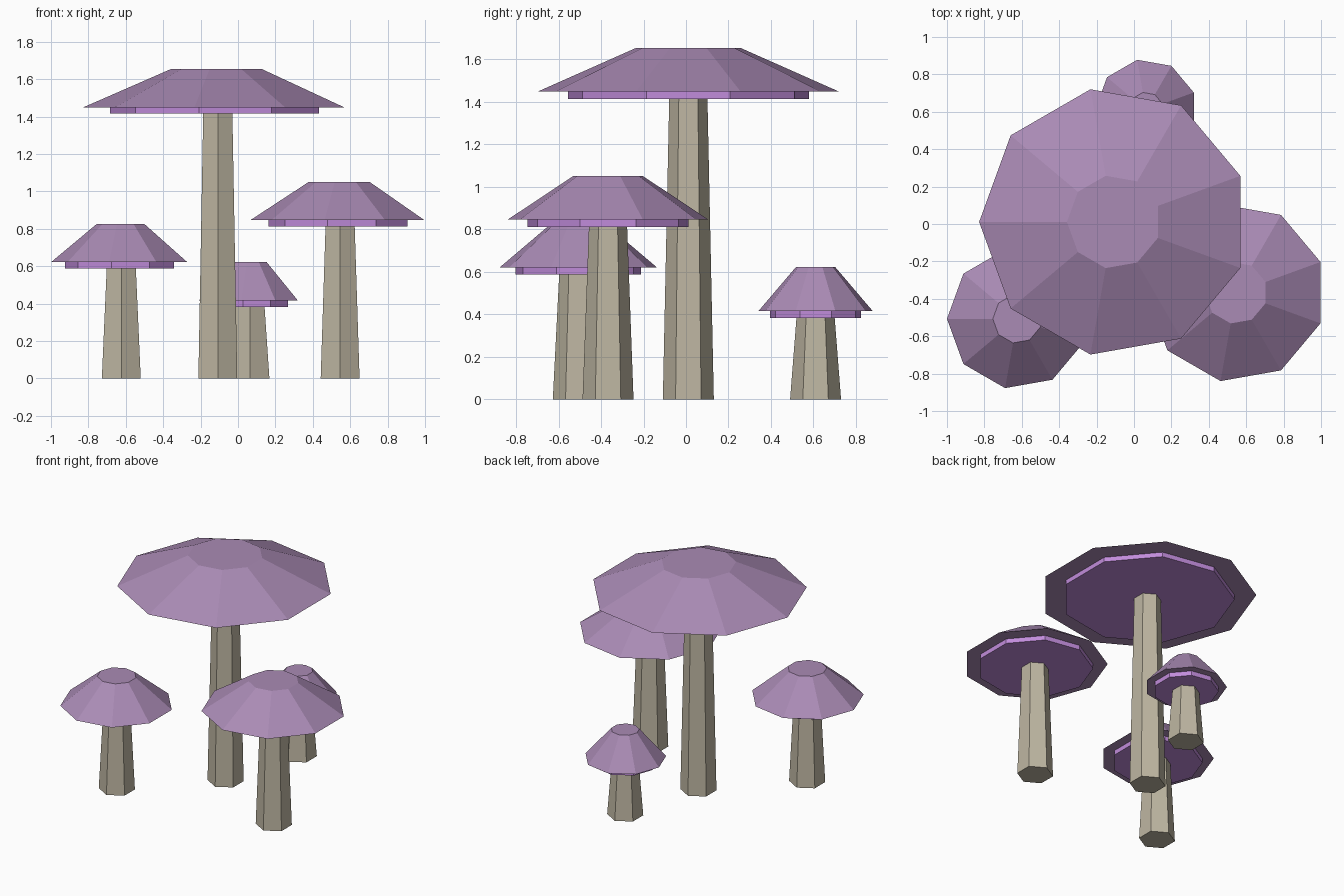
import bpy
import math

if "Cube" in bpy.data.objects:
    bpy.data.objects.remove(bpy.data.objects["Cube"], do_unlink=True)


def make_material(name, rgb):
    """Flat material from display RGB, stored as linear values."""
    color = [((c / 255 + 0.055) / 1.055) ** 2.4 for c in rgb] + [1.0]
    mat = bpy.data.materials.new(name)
    mat.use_nodes = True
    mat.diffuse_color = color
    mat.node_tree.nodes["Principled BSDF"].inputs["Base Color"].default_value = color
    return mat


CAP = make_material("dusty purple", (170, 139, 181))
GILLS = make_material("bright violet", (193, 140, 219))
STEM = make_material("pale stem", (190, 182, 162))


def frustum(name, sides, center, z_low, z_high, r_low, r_high, mat, turn=0):
    """Flat-shaded tapered prism between two heights."""
    bpy.ops.mesh.primitive_cone_add(
        vertices=sides, radius1=r_low, radius2=r_high, depth=z_high - z_low,
        location=(*center, (z_low + z_high) / 2), rotation=(0, 0, turn))
    obj = bpy.context.object
    obj.name = name
    obj.data.materials.append(mat)
    return obj


def mushroom(name, center, cap_radius, rim):
    """Hexagonal stem, thin gill disc and nine-sided cap."""
    quarter = math.pi / 2
    gill_z = rim - 0.034
    frustum(name + "_stem", 6, center, 0, gill_z, 0.12, 0.09, STEM)
    frustum(name + "_gills", 9, center, gill_z, rim,
            cap_radius * 0.8, cap_radius * 0.8, GILLS, quarter)
    frustum(name + "_cap", 9, center, rim, rim + 0.205,
            cap_radius, cap_radius * 0.348, CAP, quarter)


mushroom("tall_mushroom", (-0.108, 0.011), 0.72, 1.449)
mushroom("left_mushroom", (0.546, -0.367), 0.48, 0.846)
mushroom("right_mushroom", (-0.624, -0.507), 0.376, 0.621)
mushroom("back_mushroom", (0.064, 0.61), 0.272, 0.417)
